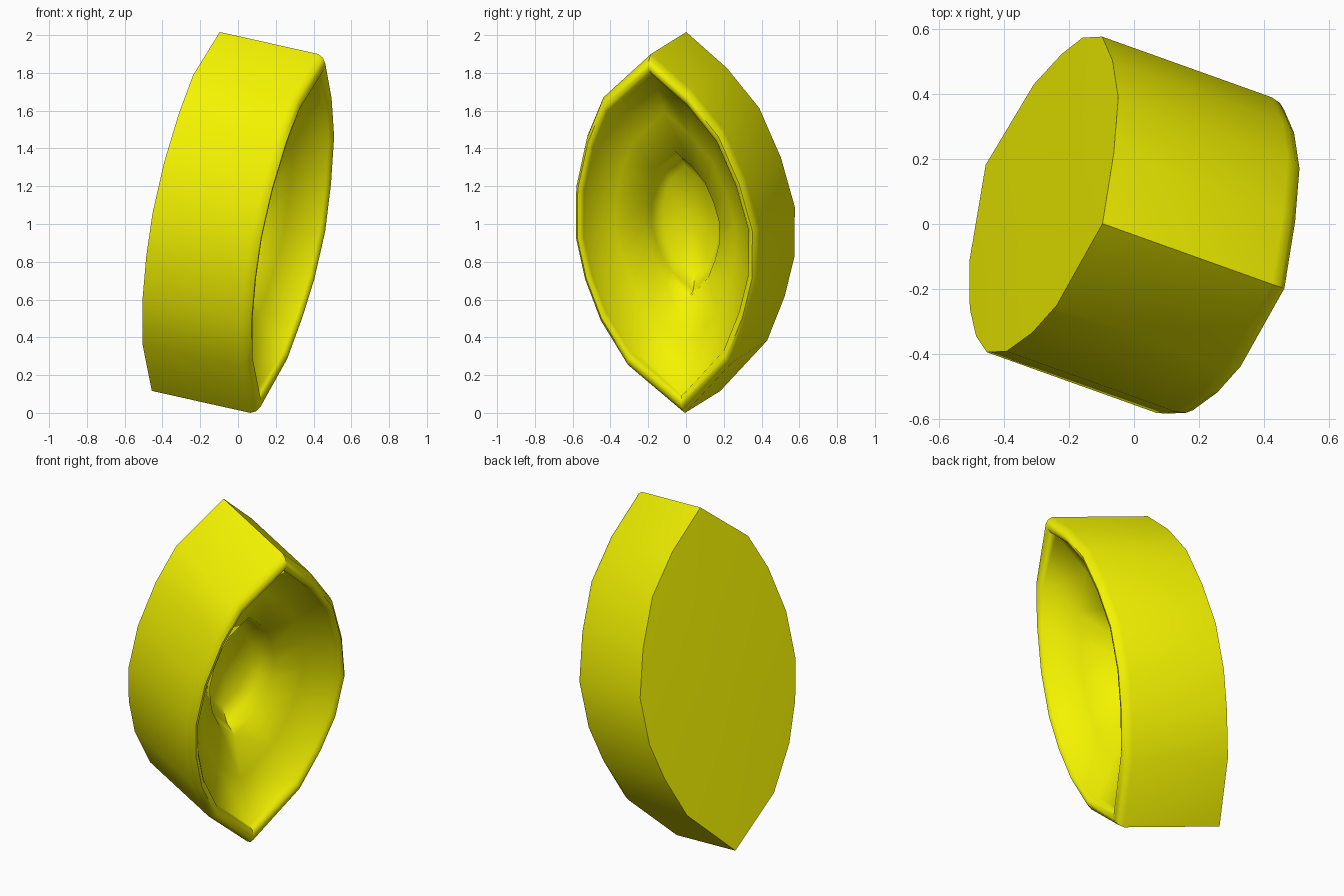
import bpy, bmesh
from mathutils import Vector

if "Cube" in bpy.data.objects:
    bpy.data.objects.remove(bpy.data.objects["Cube"])

# Local frame: t along the pointed ends, a facing forward, w across
t = Vector((0.185, -0.093, 0.978)).normalized()
a = Vector((0.53, -0.19, -0.10))
a = (a - t * a.dot(t)).normalized()
w = t.cross(a)
front = Vector((0.245, -0.095, 0.95))

# Pointed lens outline as (along t, along w)
right = [(.77, .21), (.55, .37), (.28, .465), (.01, .517), (-.26, .487), (-.47, .412), (-.706, .29)]
left = [(-.708, -.289), (-.46, -.42), (-.232, -.487), (0, -.517), (.275, -.487), (.54, -.4), (.744, -.29)]
outline = [(.971, 0)] + right + [(-.971, 0)] + left

# Section from back to front lip, then down the dish into the deep centre: (scale, depth)
section = [(1, -.566), (1, 0), (.985, .03), (.955, .05), (.925, .048), (.90, .03), (.89, .0),
           (.65, -.12), (.41, -.22), (.38, -.30), (.30, -.36)]

bm = bmesh.new()
rings = [[bm.verts.new(front + t * s * k + w * h * k + a * d) for s, h in outline] for k, d in section]
n = len(outline)
for r0, r1 in zip(rings, rings[1:]):
    for i in range(n):
        j = (i + 1) % n
        bm.faces.new((r0[i], r0[j], r1[j], r1[i]))

# Fan caps: back plate and bottom of the dish
for ring, d in ((rings[0], -.58), (rings[-1], -.38)):
    c = bm.verts.new(front + a * d)
    for i in range(n):
        bm.faces.new((ring[i], ring[(i + 1) % n], c))
bmesh.ops.recalc_face_normals(bm, faces=bm.faces)

mesh = bpy.data.meshes.new("lamp_housing")
bm.to_mesh(mesh)
bm.free()
lamp = bpy.data.objects.new("lamp_housing", mesh)
bpy.context.collection.objects.link(lamp)
mat = bpy.data.materials.new("yellow")
mat.diffuse_color = (0.9, 0.9, 0.0, 1)
mat.use_nodes = True
mat.node_tree.nodes["Principled BSDF"].inputs["Base Color"].default_value = mat.diffuse_color
mesh.materials.append(mat)
bpy.context.view_layer.objects.active = lamp
lamp.select_set(True)
bpy.ops.object.shade_smooth_by_angle(angle=0.9)
